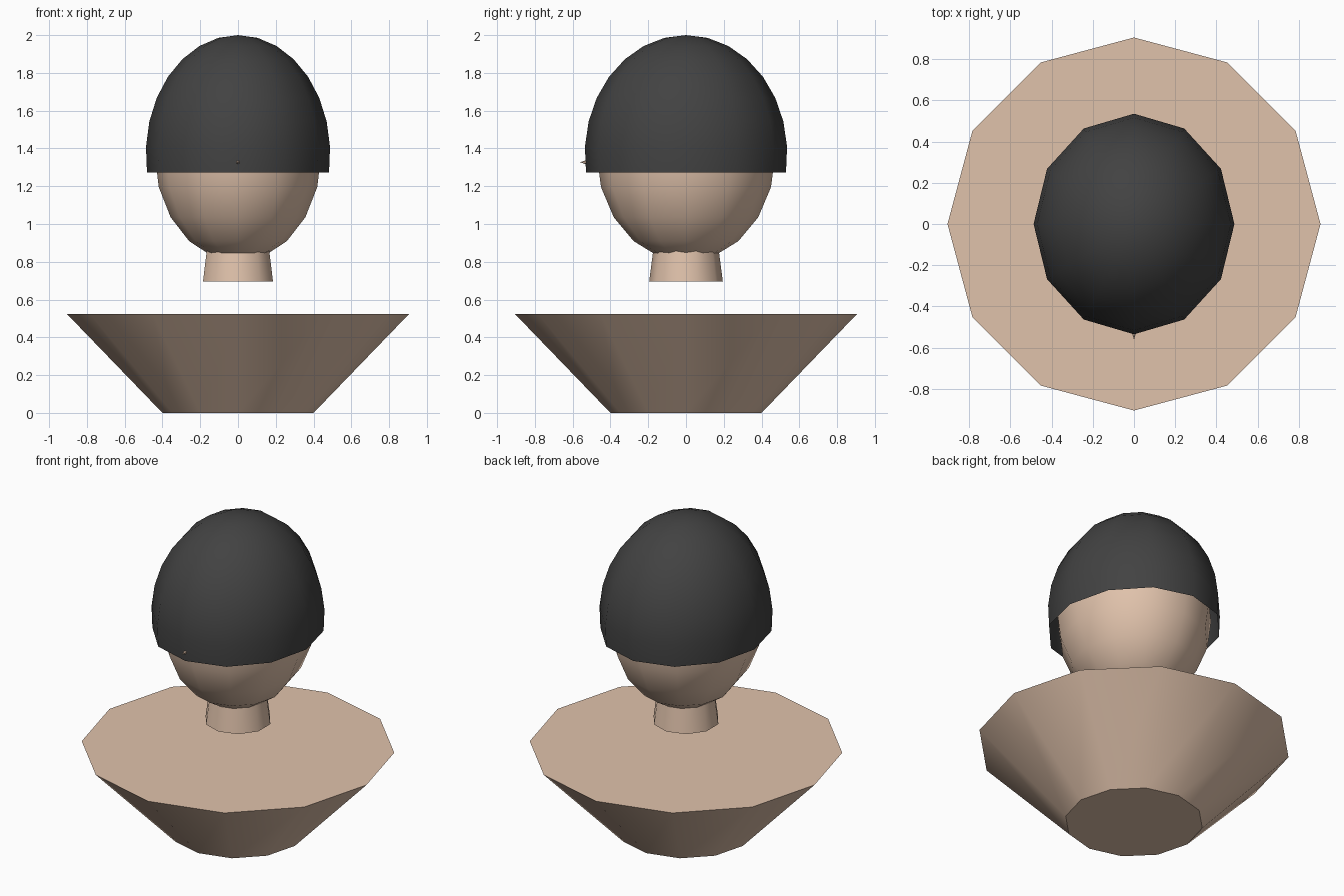
import bpy, bmesh, math

if "Cube" in bpy.data.objects:
    bpy.data.objects.remove(bpy.data.objects["Cube"])


def srgb(c):
    c /= 255
    return c / 12.92 if c <= 0.04045 else ((c + 0.055) / 1.055) ** 2.4


def material(name, rgb):
    m = bpy.data.materials.new(name)
    m.diffuse_color = (*[srgb(c) for c in rgb], 1)
    m.use_nodes = True
    m.node_tree.nodes["Principled BSDF"].inputs["Base Color"].default_value = m.diffuse_color
    return m


SKIN = material("skin tan", (224, 194, 171))
DARK = material("hair charcoal", (66, 66, 66))


def lathe(name, profile, sides, mat, sx=1, sy=1, caps=True):
    """Revolve (radius, height) points, bottom to top; a zero radius makes a pole."""
    bm = bmesh.new()
    rings = []
    for r, z in profile:
        if r < 1e-5:
            rings.append([bm.verts.new((0, 0, z))])
            continue
        angles = [math.pi / 2 + 2 * math.pi * i / sides for i in range(sides)]
        rings.append([bm.verts.new((sx * r * math.cos(a), sy * r * math.sin(a), z))
                      for a in angles])
    for a, b in zip(rings, rings[1:]):
        for i in range(sides):
            j = (i + 1) % sides
            if len(a) == 1:
                bm.faces.new((a[0], b[j], b[i]))
            elif len(b) == 1:
                bm.faces.new((a[i], a[j], b[0]))
            else:
                bm.faces.new((a[i], a[j], b[j], b[i]))
    if caps:
        if len(rings[0]) > 1:
            bm.faces.new(rings[0][::-1])
        if len(rings[-1]) > 1:
            bm.faces.new(rings[-1])
    me = bpy.data.meshes.new(name)
    bm.to_mesh(me)
    bm.free()
    me.materials.append(mat)
    ob = bpy.data.objects.new(name, me)
    bpy.context.collection.objects.link(ob)
    bpy.ops.object.select_all(action='DESELECT')
    ob.select_set(True)
    bpy.context.view_layer.objects.active = ob
    bpy.ops.object.shade_smooth_by_angle(angle=math.radians(40))
    return ob


def arc(centre, height, start, end, steps):
    """Unit-radius sphere profile between two angles measured from the bottom pole."""
    out = []
    for i in range(steps + 1):
        t = math.radians(start + (end - start) * i / steps)
        out.append((math.sin(t), centre - height * math.cos(t)))
    return out


# Flared shoulders and neck
lathe("shoulders", [(0.40, 0), (0.905, 0.523)], 12, SKIN)
lathe("neck", [(0.195, 0.695), (0.162, 0.95)], 10, SKIN)

# Egg-shaped head
lathe("head", arc(1.371, 0.57, 0, 180, 10), 12, SKIN, 0.441, 0.473)

# Open hair cap reaching just below the widest point
lathe("hair", arc(1.371, 0.629, 81, 180, 8), 12, DARK, 0.488, 0.536, caps=False)

# Small pointed nose, its tip just poking through the hair
nose = lathe("nose", [(0.035, 0), (0, 0.11)], 6, SKIN)
nose.rotation_euler = (math.pi / 2, 0, 0)
nose.location = (0, -0.452, 1.327)
